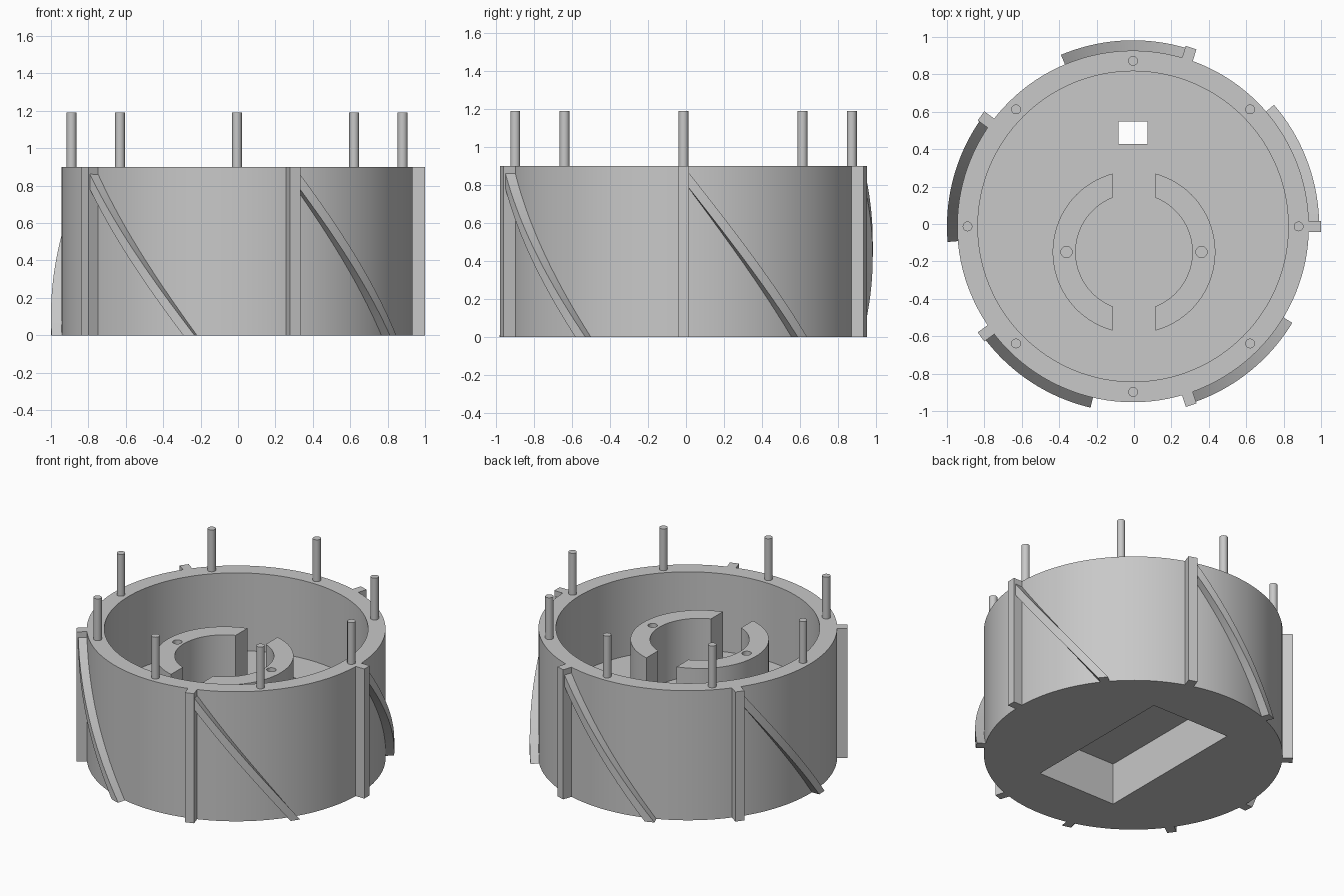
import bpy, bmesh, math
from mathutils import Matrix, Vector

cube = bpy.data.objects.get("Cube")
if cube:
    bpy.data.objects.remove(cube, do_unlink=True)

CENTER = Vector((-0.005, -0.013, 0))
CUP_R, CUP_H, FLOOR_Z = 0.94, 0.9, 0.36

grey = bpy.data.materials.new("plain_grey")
grey.use_nodes = True
GREY = (0.58, 0.58, 0.58, 1)
grey.diffuse_color = GREY
grey.node_tree.nodes["Principled BSDF"].inputs["Base Color"].default_value = GREY


def make(name, bm, loc=CENTER):
    bmesh.ops.recalc_face_normals(bm, faces=bm.faces)
    mesh = bpy.data.meshes.new(name)
    bm.to_mesh(mesh)
    bm.free()
    mesh.materials.append(grey)
    ob = bpy.data.objects.new(name, mesh)
    ob.location = loc
    bpy.context.collection.objects.link(ob)
    return ob


def cylinder(name, r, z0, z1, loc=CENTER, sides=128):
    bm = bmesh.new()
    bmesh.ops.create_cone(bm, cap_ends=True, segments=sides, radius1=r, radius2=r,
                          depth=z1 - z0, matrix=Matrix.Translation((0, 0, (z0 + z1) / 2)))
    return make(name, bm, loc)


def box(name, lo, hi, loc=CENTER):
    lo, hi = Vector(lo), Vector(hi)
    bm = bmesh.new()
    bmesh.ops.create_cube(bm, size=1, matrix=Matrix.Translation((lo + hi) / 2)
                          @ Matrix.Diagonal((*(hi - lo), 1)))
    return make(name, bm, loc)


def cut(ob, cutters):
    # subtract each cutter, bake the result and drop the cutter
    for c in cutters:
        mod = ob.modifiers.new("cut", 'BOOLEAN')
        mod.operation, mod.solver, mod.object = 'DIFFERENCE', 'EXACT', c
        bpy.context.view_layer.update()
        deps = bpy.context.evaluated_depsgraph_get()
        baked = bpy.data.meshes.new_from_object(ob.evaluated_get(deps))
        ob.modifiers.clear()
        ob.data = baked
        bpy.data.objects.remove(c, do_unlink=True)


parts = []

# Cup with a deep bowl, a pocket underneath and a small window through the floor
cup = cylinder("cup", CUP_R, 0, CUP_H)
cut(cup, [
    cylinder("bowl_cutter", 0.83, FLOOR_Z, 1.2),
    box("pocket_cutter", (-0.3, -0.555, -0.2), (0.3, 0.56, 0.29)),
    box("window_cutter", (-0.077, 0.442, 0.2), (0.077, 0.56, 0.6)),
])
parts.append(cup)

# Two half-ring mounts on the floor, each with a screw hole
RING = Vector((0, -0.15, 0))
R_OUT, R_IN, GAP = 0.435, 0.312, 0.116
for side, name in ((1, "left_mount"), (-1, "right_mount")):
    outline = []
    for r, order in ((R_OUT, 1), (R_IN, -1)):
        limit = math.acos(GAP / r)
        for i in range(41):
            a = order * limit * (i / 20 - 1)
            outline.append((side * r * math.cos(a), r * math.sin(a), FLOOR_Z - 0.01))
    bm = bmesh.new()
    face = bm.faces.new([bm.verts.new(p) for p in outline])
    top = bmesh.ops.extrude_face_region(bm, geom=[face])["geom"]
    bmesh.ops.translate(bm, vec=(0, 0, 0.415),
                        verts=[v for v in top if isinstance(v, bmesh.types.BMVert)])
    mount = make(name, bm, RING)
    cut(mount, [cylinder("hole_cutter", 0.03, 0.5, 0.9,
                         RING + Vector((side * 0.361, 0, 0)), 24)])
    parts.append(mount)

# Eight pins standing on the rim
for k in range(8):
    a = math.radians(45 * k)
    spot = CENTER + 0.885 * Vector((math.cos(a), math.sin(a), 0))
    parts.append(cylinder(f"pin_{k + 1}", 0.026, CUP_H - 0.05, 1.19, spot, 24))


# Sloping rib that winds down the wall from rim to base
def spiral_rib(name, start, sweep=math.radians(40.8), steps=34):
    bm = bmesh.new()
    prev = None
    for i in range(steps + 1):
        t = i / steps
        a = start + sweep * t
        z_top = CUP_H * (1 - t)
        z_low = max(0, z_top - 0.08)
        ring = [bm.verts.new((r * math.cos(a), r * math.sin(a), z))
                for r, z in ((0.925, z_low), (0.995, z_low), (0.995, z_top), (0.925, z_top))]
        if prev:
            for j in range(4):
                n = (j + 1) % 4
                bm.faces.new((prev[j], prev[n], ring[n], ring[j]))
        else:
            bm.faces.new(ring)
        prev = ring
    bmesh.ops.remove_doubles(bm, verts=bm.verts, dist=0.0001)
    return make(name, bm)


# Five upright ribs, each with its spiral rib
for k in range(5):
    a = math.radians(72 * k)
    rib = box(f"upright_rib_{k + 1}", (0.91, -0.03, 0), (1.005, 0.03, CUP_H))
    rib.rotation_euler.z = a
    parts += [rib, spiral_rib(f"spiral_rib_{k + 1}", a)]

# Smooth the round walls, keep the edges crisp
bpy.ops.object.select_all(action='DESELECT')
for ob in parts:
    ob.select_set(True)
bpy.context.view_layer.objects.active = cup
bpy.ops.object.shade_smooth_by_angle(angle=math.radians(30))
